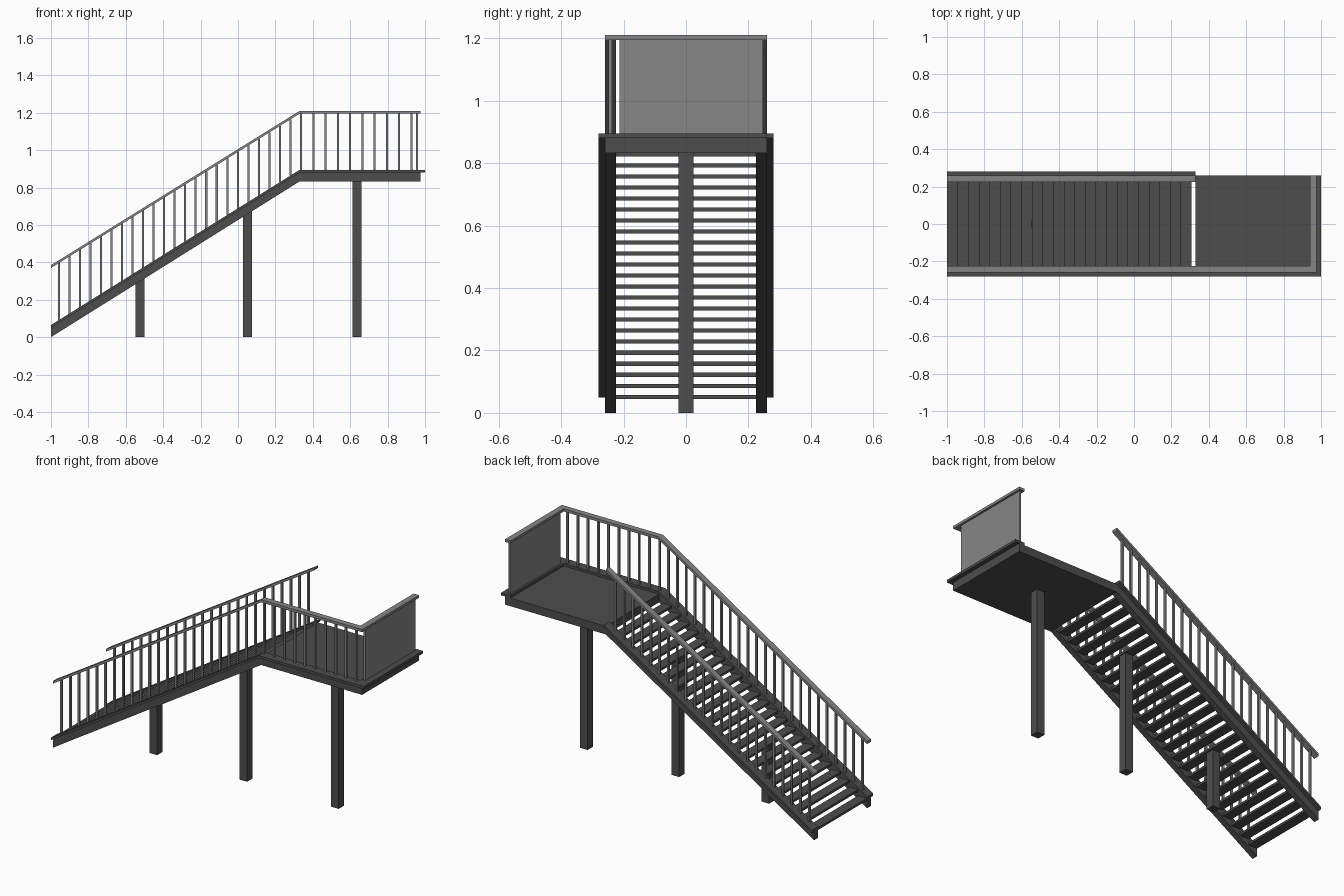
import bpy, bmesh
from mathutils import Vector

if "Cube" in bpy.data.objects:
    bpy.data.objects.remove(bpy.data.objects["Cube"], do_unlink=True)


def make_material(name, value):
    mat = bpy.data.materials.new(name)
    mat.use_nodes = True
    colour = (value, value, value, 1)
    mat.diffuse_color = colour
    mat.node_tree.nodes["Principled BSDF"].inputs["Base Color"].default_value = colour
    return mat


DARK = make_material("dark grey steel", 0.075)
LIGHT = make_material("mid grey railing", 0.24)


def finish(name, bm, mat):
    bmesh.ops.recalc_face_normals(bm, faces=bm.faces)
    mesh = bpy.data.meshes.new(name)
    bm.to_mesh(mesh)
    bm.free()
    mesh.materials.append(mat)
    bpy.context.collection.objects.link(bpy.data.objects.new(name, mesh))


def boxes(name, mat, spans):
    """One object from boxes given as (low corner, high corner)."""
    bm = bmesh.new()
    for low, high in spans:
        low, high = Vector(low), Vector(high)
        cube = bmesh.ops.create_cube(bm, size=1)["verts"]
        bmesh.ops.scale(bm, vec=high - low, verts=cube)
        bmesh.ops.translate(bm, vec=(low + high) / 2, verts=cube)
    finish(name, bm, mat)


def strip(name, mat, path, height, y0, y1):
    """A band following the (x, z) underside path, extruded from y0 to y1."""
    outline = path + [(x, z + height) for x, z in reversed(path)]
    bm = bmesh.new()
    face = bm.faces.new([bm.verts.new((x, y0, z)) for x, z in outline])
    side = bmesh.ops.extrude_face_region(bm, geom=[face])["geom"]
    verts = [v for v in side if isinstance(v, bmesh.types.BMVert)]
    bmesh.ops.translate(bm, vec=(0, y1 - y0, 0), verts=verts)
    finish(name, bm, mat)


# Main dimensions
START, BEND, END = -1.0, 0.33, 0.975
INNER, OUTER, CAP_OUT = 0.225, 0.26, 0.28
FLOOR, CAP_TOP, RAIL = 0.88, 0.895, 1.195
STEPS, RUN, RISE = 23, 0.0568, 0.0353


def on_slope(x, low, high):
    return low + (high - low) * (x - START) / (BEND - START)


# Stringers, their caps and handrails; only the front side follows the landing
for label, s in (("front", -1), ("back", 1)):
    def level(z, end):
        return [(end, z)] if s < 0 else []
    strip(label + "_stringer", DARK, [(START, 0), (BEND, 0.833)], 0.05,
          s * INNER, s * OUTER)
    strip(label + "_stringer_cap", DARK,
          [(START, 0.05), (BEND, FLOOR)] + level(FLOOR, 1.0), 0.015,
          s * INNER, s * CAP_OUT)
    strip(label + "_handrail", LIGHT,
          [(START, 0.37), (BEND, RAIL)] + level(RAIL, END), 0.015,
          s * INNER, s * OUTER)

    # Balusters, one for every step, then along the landing
    spots = []
    for i in range(STEPS):
        x = -0.958 + i * 0.0563
        spots.append((x, on_slope(x, 0.06, CAP_TOP), on_slope(x, 0.375, RAIL)))
    if s < 0:
        spots += [(0.337 + i * 0.0655, FLOOR, RAIL) for i in range(10)]
    y, r = s * 0.242, 0.0055
    boxes(label + "_balusters", LIGHT,
          [((x - r, y - r, a), (x + r, y + r, b)) for x, a, b in spots])

# Open treads
boxes("treads", DARK,
      [((START + i * RUN, -INNER, 0.045 + i * RISE),
        (START + (i + 1) * RUN, INNER, 0.058 + i * RISE)) for i in range(STEPS)])

# Landing with edge cap, end rail and infill panel
boxes("landing", DARK, [((BEND, -OUTER, 0.833), (END, OUTER, FLOOR))])
boxes("landing_end_cap", DARK, [((0.94, -INNER, FLOOR), (1.0, OUTER, CAP_TOP))])
boxes("landing_end_rail", LIGHT, [((0.94, -INNER, RAIL), (END, OUTER, 1.21))])
boxes("landing_end_panel", LIGHT, [((0.952, -0.213, CAP_TOP), (0.963, 0.246, RAIL))])

# Central support posts
boxes("support_posts", DARK,
      [((x - 0.024, -0.024, 0), (x + 0.024, 0.024, top))
       for x, top in ((-0.524, 0.327), (0.051, 0.68), (0.636, 0.84))])
